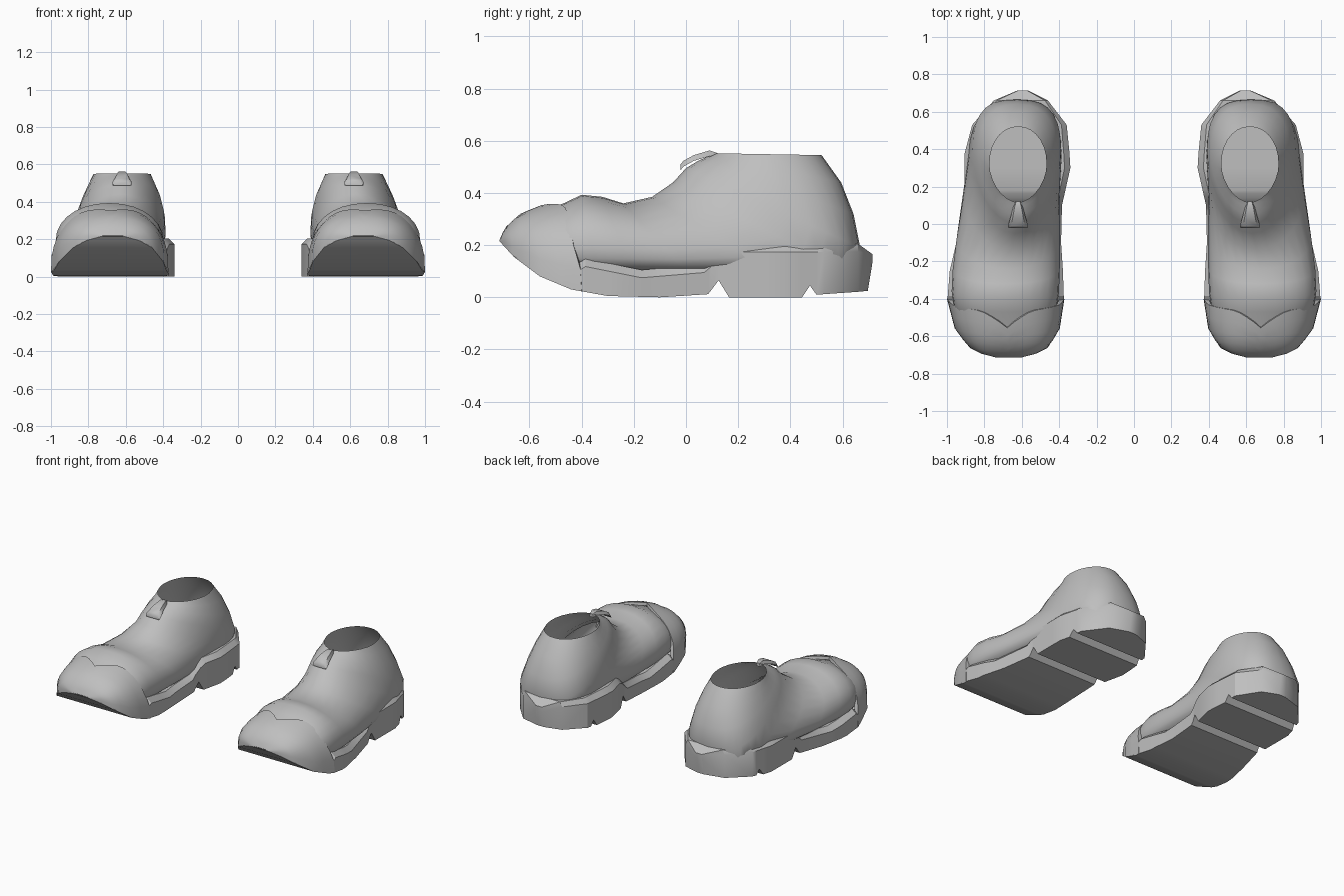
import bpy, bmesh
from math import sin, cos, pi, copysign

if "Cube" in bpy.data.objects:
    bpy.data.objects.remove(bpy.data.objects["Cube"])

grey = bpy.data.materials.new("plain_grey")
grey.use_nodes = True
grey.diffuse_color = (0.52, 0.52, 0.52, 1)
grey.node_tree.nodes["Principled BSDF"].inputs["Base Color"].default_value = (0.52, 0.52, 0.52, 1)


def interp(table, t):
    """Piecewise linear lookup in (key, value) pairs."""
    if t <= table[0][0]:
        return table[0][1]
    for (a, va), (b, vb) in zip(table, table[1:]):
        if t <= b:
            return va + (vb - va) * (t - a) / (b - a)
    return table[-1][1]


def power(v, n):
    return copysign(abs(v) ** (2 / n), v)


def loft(name, rings, closed=True, caps=(True, True), angle=35):
    """Skin a row of equal rings, then mirror to make the pair."""
    bm = bmesh.new()
    rows = [[bm.verts.new(p) for p in ring] for ring in rings]
    count = len(rows[0])
    for a, b in zip(rows, rows[1:]):
        for i in range(count if closed else count - 1):
            j = (i + 1) % count
            bm.faces.new((a[i], a[j], b[j], b[i]))
    if caps[0]:
        bm.faces.new(rows[0])
    if caps[1]:
        bm.faces.new(rows[-1][::-1])
    bmesh.ops.recalc_face_normals(bm, faces=bm.faces[:])
    mesh = bpy.data.meshes.new(name)
    bm.to_mesh(mesh)
    bm.free()
    mesh.materials.append(grey)
    obj = bpy.data.objects.new(name, mesh)
    bpy.context.collection.objects.link(obj)
    bpy.ops.object.select_all(action="DESELECT")
    obj.select_set(True)
    bpy.context.view_layer.objects.active = obj
    bpy.ops.object.shade_smooth_by_angle(angle=angle * pi / 180)
    pair = obj.modifiers.new("pair", "MIRROR")
    pair.use_mirror_merge = False


# Plan outline of the sole: inner and outer edge along y
inner = [(-.715, .61), (-.695, .53), (-.66, .46), (-.56, .40), (-.4, .375), (-.25, .38),
         (-.1, .39), (.1, .385), (.3, .34), (.38, .345), (.53, .36), (.66, .46), (.715, .57)]
outer = [(-.715, .73), (-.695, .81), (-.66, .88), (-.56, .955), (-.4, .997), (-.25, .985),
         (-.1, .95), (.1, .905), (.38, .905), (.53, .865), (.66, .75), (.715, .62)]
# Underside with toe spring and two grooves, and the welt line
under = [(-.715, .215), (-.66, .155), (-.56, .08), (-.44, .03), (-.3, .005), (-.1, 0),
         (.085, .012), (.125, .065), (.165, 0), (.445, 0), (.475, .045), (.5, .01), (.715, .025)]
welt = [(-.715, .218), (-.66, .18), (-.46, .07), (-.43, .12), (-.385, .148), (-.17, .105),
        (.07, .125), (.14, .185), (.18, .203), (.66, .205), (.715, .165)]


def plan(y):
    a, b = interp(inner, y), interp(outer, y)
    return (a + b) / 2, (b - a) / 2


# Sole: wall, then a bevelled ledge running in to the upper
rings = []
for y in sorted({k for table in (inner, under, welt) for k, _ in table}):
    cx, w = plan(y)
    low, top = interp(under, y), interp(welt, y)
    shoulder = max(low + .001, top - .03)
    foot = min(y, .697)
    half = [(w, foot, low), (w, y, shoulder), (w * .89, y, max(top, shoulder + .001))]
    rings.append([(cx + x, v, z) for x, v, z in half] + [(cx - x, v, z) for x, v, z in half[::-1]])
loft("sole", rings, angle=30)

# Upper: sections swing from upright at the toe to level at the collar
# (top y, top z, bottom y, bottom z, centre x, half width, top power, bottom power, belly)
sections = [
    (-.64, .29, -.60, .14, .67, .17, 2.1, 2.4, .4),
    (-.55, .33, -.50, .09, .68, .24, 2.1, 2.8, .35),
    (-.47, .36, -.43, .09, .687, .275, 2.1, 3, .35),
    (-.40, .393, -.34, .08, .688, .287, 2.1, 3, .35),
    (-.32, .385, -.20, .08, .683, .286, 2.1, 3, .35),
    (-.24, .36, .02, .08, .672, .276, 2.1, 3, .37),
    (-.13, .385, .35, .08, .653, .255, 2.1, 3, .38),
    (-.05, .44, .63, .09, .634, .247, 2, 2.8, .4),
    (.0, .495, .668, .19, .627, .236, 1.9, 2.7, .42),
    (.05, .525, .642, .32, .622, .21, 1.9, 2.4, .45),
    (.09, .542, .595, .44, .621, .18, 1.8, 2.2, .48),
    (.115, .552, .52, .545, .62, .153, 1.8, 2.1, .5),
]
rings = []
for ty, tz, by, bz, cx, w, n_top, n_low, belly in sections:
    ring = []
    for i in range(28):
        a = 2 * pi * i / 28
        n, reach = (n_top, 1 - belly) if sin(a) > 0 else (n_low, belly)
        s = belly + reach * power(sin(a), n)
        ring.append((cx + w * power(cos(a), n), by + (ty - by) * s, bz + (tz - bz) * s))
    rings.append(ring)
loft("upper", rings, caps=(True, False), angle=50)

# Toe cap with a scalloped back edge
crown = [(-.715, .22), (-.695, .265), (-.64, .318), (-.56, .352), (-.46, .374), (-.42, .368)]
scallop = [(0, -.555), (.2, -.51), (.45, -.465), (.8, -.445), (.95, -.43), (1, -.4)]
rings = []
for t, shrink in [(0, 1), (.07, 1), (.16, 1), (.3, 1), (.5, 1), (.75, 1), (1, 1), (1.02, .93)]:
    ring = []
    for i in range(25):
        a = pi * i / 24
        across = power(cos(a), 2.1)
        y = -.715 + t * (interp(scallop, abs(across)) + .715)
        cx, w = plan(y)
        base = interp(under, y)
        rise = (interp(crown, y) - base) * power(sin(a), 2.9)
        ring.append((cx + (w + .003) * across * shrink, y, base + rise * shrink))
    rings.append(ring)
loft("toe_cap", rings, closed=False, caps=(False, False), angle=45)

# Tongue tab at the front of the collar
rings = []
for y, z, w in [(.12, .553, .015), (.09, .563, .026), (.03, .545, .042), (-.01, .523, .054),
                (-.022, .508, .05)]:
    rings.append([(.62 - w, y, z - .022), (.62 - w * .7, y, z), (.62 + w * .7, y, z),
                  (.62 + w, y, z - .022)])
loft("tongue_tab", rings, angle=40)
